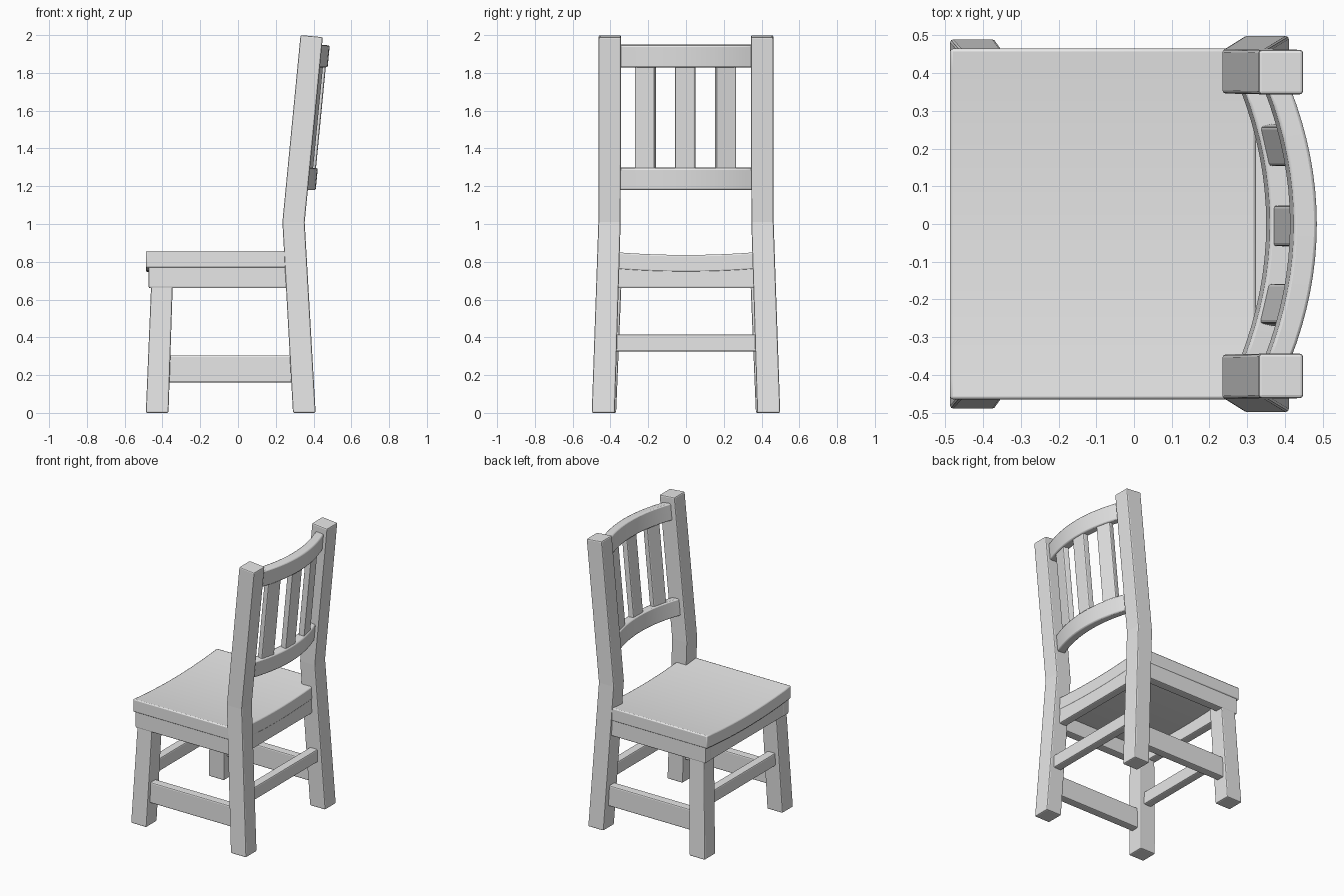
import bpy, math
from mathutils import Vector, Matrix

if "Cube" in bpy.data.objects:
    bpy.data.objects.remove(bpy.data.objects["Cube"])

wood = bpy.data.materials.new("light grey")
wood.diffuse_color = (0.8, 0.8, 0.8, 1)
wood.use_nodes = True
wood.node_tree.nodes["Principled BSDF"].inputs["Base Color"].default_value = wood.diffuse_color


def loft(name, rings, smooth=False, bevel=0.008):
    """Skin a list of equal-length point rings and cap both ends."""
    n = len(rings[0])
    verts = [tuple(p) for r in rings for p in r]
    faces = [tuple(range(n))[::-1], tuple(range(len(verts) - n, len(verts)))]
    for i in range(len(rings) - 1):
        for j in range(n):
            k = (j + 1) % n
            faces.append((i * n + j, i * n + k, (i + 1) * n + k, (i + 1) * n + j))
    me = bpy.data.meshes.new(name)
    me.from_pydata(verts, [], faces)
    me.materials.append(wood)
    ob = bpy.data.objects.new(name, me)
    bpy.context.collection.objects.link(ob)
    # consistent outward normals
    import bmesh
    bm = bmesh.new()
    bm.from_mesh(me)
    bmesh.ops.recalc_face_normals(bm, faces=bm.faces)
    bm.to_mesh(me)
    bm.free()
    if smooth:
        bpy.ops.object.select_all(action='DESELECT')
        ob.select_set(True)
        bpy.context.view_layer.objects.active = ob
        bpy.ops.object.shade_smooth_by_angle(angle=math.radians(35))
    b = ob.modifiers.new("rounded edges", 'BEVEL')
    b.width, b.segments, b.limit_method = bevel, 2, 'ANGLE'
    b.angle_limit = math.radians(40)
    return ob


def rect(x, y, z, hx, hy, tilt=0.0):
    """Horizontal rectangle ring; tilt drops the rear edge."""
    return [(x + a * hx, y + b * hy, z - (tilt if a > 0 else 0))
            for a, b in ((-1, -1), (1, -1), (1, 1), (-1, 1))]


def box(name, x0, x1, y0, y1, z0, z1):
    cx, cy, hx, hy = (x0 + x1) / 2, (y0 + y1) / 2, (x1 - x0) / 2, (y1 - y0) / 2
    return loft(name, [rect(cx, cy, z0, hx, hy), rect(cx, cy, z1, hx, hy)])


LEAN = 0.097   # backward lean of the back per unit height
BOW = 0.54     # backward bow of the rails


def back_x(y, z):
    return 0.363 + LEAN * (z - 1) - BOW * y * y


for s, side in ((1, "left"), (-1, "right")):
    # bent back posts and splayed front legs
    loft("back_post_" + side, [rect(0.351, s * 0.438, 0, 0.06, 0.061),
                               rect(0.294, s * 0.405, 1.01, 0.059, 0.059),
                               rect(0.390, s * 0.403, 2.0, 0.059, 0.059, 0.011)])
    loft("front_leg_" + side, [rect(-0.428, s * 0.430, 0, 0.06, 0.06),
                               rect(-0.400, s * 0.397, 0.75, 0.057, 0.058)])
    # side boards under the seat and low side stretchers
    box("side_apron_" + side, -0.473, 0.30, *sorted((s * 0.40, s * 0.461)), 0.66, 0.78)
    box("side_stretcher_" + side, -0.41, 0.34, *sorted((s * 0.395, s * 0.455)), 0.16, 0.305)

# front and back boards and stretchers
box("front_apron", -0.471, -0.41, -0.43, 0.43, 0.66, 0.775)
box("back_apron", 0.265, 0.322, -0.40, 0.40, 0.66, 0.775)
box("front_stretcher", -0.443, -0.383, -0.42, 0.42, 0.325, 0.415)
box("back_stretcher", 0.30, 0.36, -0.42, 0.42, 0.325, 0.415)

# dished seat, bent across its width
rings = []
for i in range(17):
    y = -0.465 + 0.93 * i / 16
    z = 0.836 + 0.023 * (y / 0.465) ** 2
    rings.append([(-0.488, y, z - 0.09), (0.324, y, z - 0.09), (0.324, y, z), (-0.488, y, z)])
loft("seat", rings, smooth=True)

# bowed back rails, leaning with the posts
for name, zc in (("lower_back_rail", 1.24), ("top_back_rail", 1.89)):
    rings = []
    for i in range(17):
        y = -0.36 + 0.72 * i / 16
        ring = []
        for a, b in ((-1, -1), (1, -1), (1, 1), (-1, 1)):
            z = zc + b * 0.058 - a * 0.003
            ring.append((back_x(y, z) + a * 0.031, y, z))
        rings.append(ring)
    loft(name, rings, smooth=True)

# three upright slats, turned to follow the bow
for i, yc in enumerate((-0.215, -0.005, 0.21)):
    turn = Matrix.Rotation(math.atan(2 * BOW * yc), 3, 'Z')
    rings = []
    for z in (1.26, 1.87):
        c = Vector((back_x(yc, z), yc, z))
        rings.append([c + turn @ Vector((a * 0.021, b * 0.054, 0))
                      for a, b in ((-1, -1), (1, -1), (1, 1), (-1, 1))])
    loft("back_slat_%d" % (i + 1), rings)
